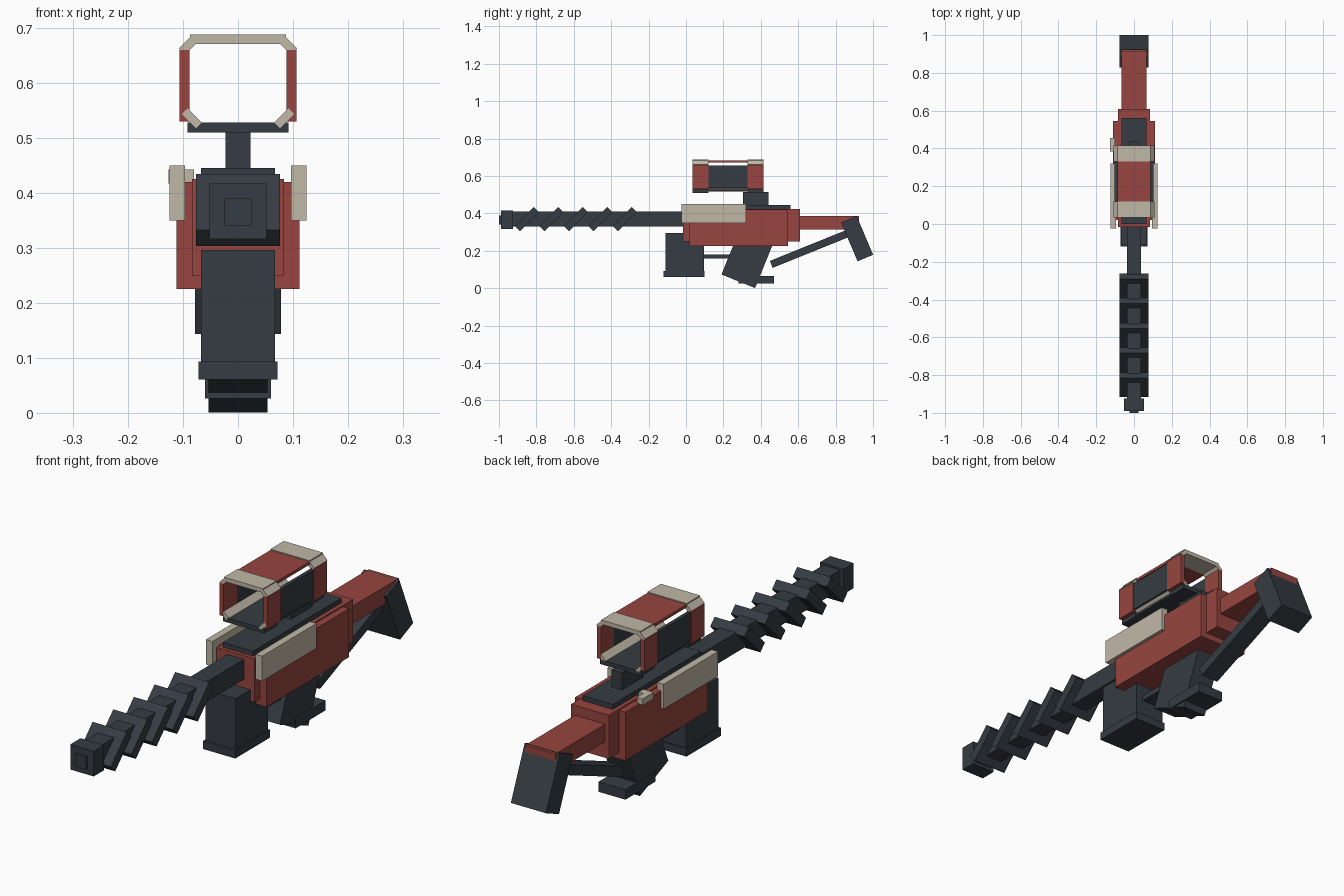
import bpy
from math import radians

old = bpy.data.objects.get("Cube")
if old:
    bpy.data.objects.remove(old, do_unlink=True)


def material(name, rgb):
    m = bpy.data.materials.new(name)
    m.use_nodes = True
    m.diffuse_color = (*rgb, 1)
    m.node_tree.nodes["Principled BSDF"].inputs["Base Color"].default_value = (*rgb, 1)
    return m


DARK = material("dark slate", (0.036, 0.045, 0.054))
RED = material("brick red", (0.31, 0.06, 0.05))
CREAM = material("warm cream", (0.53, 0.48, 0.39))


def block(name, mat, center, size, tilt=0, roll=0):
    """Box with a tilt about x and a roll about y, in degrees."""
    bpy.ops.mesh.primitive_cube_add(size=1, location=center,
                                    rotation=(radians(tilt), radians(roll), 0))
    ob = bpy.context.object
    ob.name = name
    ob.scale = size
    ob.data.materials.append(mat)
    return ob


def span(name, mat, x, y, z):
    """Upright box given by its limits on each axis."""
    limits = (x, y, z)
    return block(name, mat, [(a + b) / 2 for a, b in limits], [b - a for a, b in limits])


def centred(name, mat, half, y, z):
    return span(name, mat, (-half, half), y, z)


def pair(name, mat, x, y, z):
    span("left_" + name, mat, x, y, z)
    span("right_" + name, mat, (-x[1], -x[0]), y, z)


# Barrel with slanted cooling fins and muzzle
centred("barrel", DARK, 0.037, (-0.95, 0.02), (0.33, 0.41))
centred("muzzle", DARK, 0.052, (-0.99, -0.925), (0.316, 0.417))
centred("muzzle_tip", DARK, 0.025, (-1.0, -0.98), (0.34, 0.39))
for i in range(5):
    block(f"barrel_fin_{i + 1}", DARK, (0, -0.327 - 0.131 * i, 0.369),
          (0.152, 0.144, 0.04), tilt=45)

# Receiver, side panels and top rail
centred("receiver_core", RED, 0.084, (-0.015, 0.61), (0.25, 0.425))
centred("receiver_shell", RED, 0.112, (0.02, 0.545), (0.225, 0.42))
centred("top_rail", DARK, 0.067, (0.0, 0.56), (0.4, 0.445))
pair("side_panel", CREAM, (0.096, 0.125), (-0.025, 0.32), (0.35, 0.45))
span("bolt_arm", CREAM, (-0.125, -0.08), (0.385, 0.415), (0.415, 0.443))
span("bolt_knob", CREAM, (-0.126, -0.1), (0.385, 0.455), (0.417, 0.443))

# Magazine, trigger guard and grip
centred("magazine", DARK, 0.067, (-0.11, 0.095), (0.08, 0.296))
centred("magazine_base", DARK, 0.072, (-0.12, 0.1), (0.061, 0.093))
centred("trigger_guard", DARK, 0.035, (0.09, 0.26), (0.158, 0.18))
block("grip", DARK, (0, 0.332, 0.167), (0.108, 0.194, 0.28), tilt=-22)
centred("grip_foot", DARK, 0.06, (0.28, 0.47), (0.026, 0.066))

# Stock, brace and butt plate
centred("stock", RED, 0.067, (0.6, 0.925), (0.314, 0.385))
block("stock_brace", DARK, (0, 0.66, 0.21), (0.08, 0.44, 0.04), tilt=22)
block("butt_plate", DARK, (0, 0.915, 0.265), (0.156, 0.09, 0.225), tilt=23)

# Sight mount and hollow sight frame
centred("sight_post", DARK, 0.023, (0.305, 0.44), (0.44, 0.515))
MID = (0.12, 0.33)
for end, y in (("front", (0.035, 0.12)), ("rear", (0.33, 0.415))):
    centred(end + "_sight_base", DARK, 0.092, y, (0.51, 0.528))
    centred(end + "_sight_roof", CREAM, 0.087, y, (0.671, 0.688))
    pair(end + "_sight_wall", RED, (0.088, 0.106), y, (0.53, 0.66))
    for side in (-1, 1):
        block(end + "_upper_corner", CREAM, (side * 0.09, sum(y) / 2, 0.669),
              (0.034, y[1] - y[0], 0.016), roll=side * 45)
centred("middle_sight_base", DARK, 0.085, MID, (0.517, 0.528))
centred("middle_sight_roof", RED, 0.087, MID, (0.672, 0.684))
pair("sight_screen", DARK, (0.088, 0.103), MID, (0.537, 0.655))
for side in (-1, 1):
    block("lower_corner", CREAM, (side * 0.084, 0.225, 0.536),
          (0.037, 0.38, 0.015), roll=side * -45)
